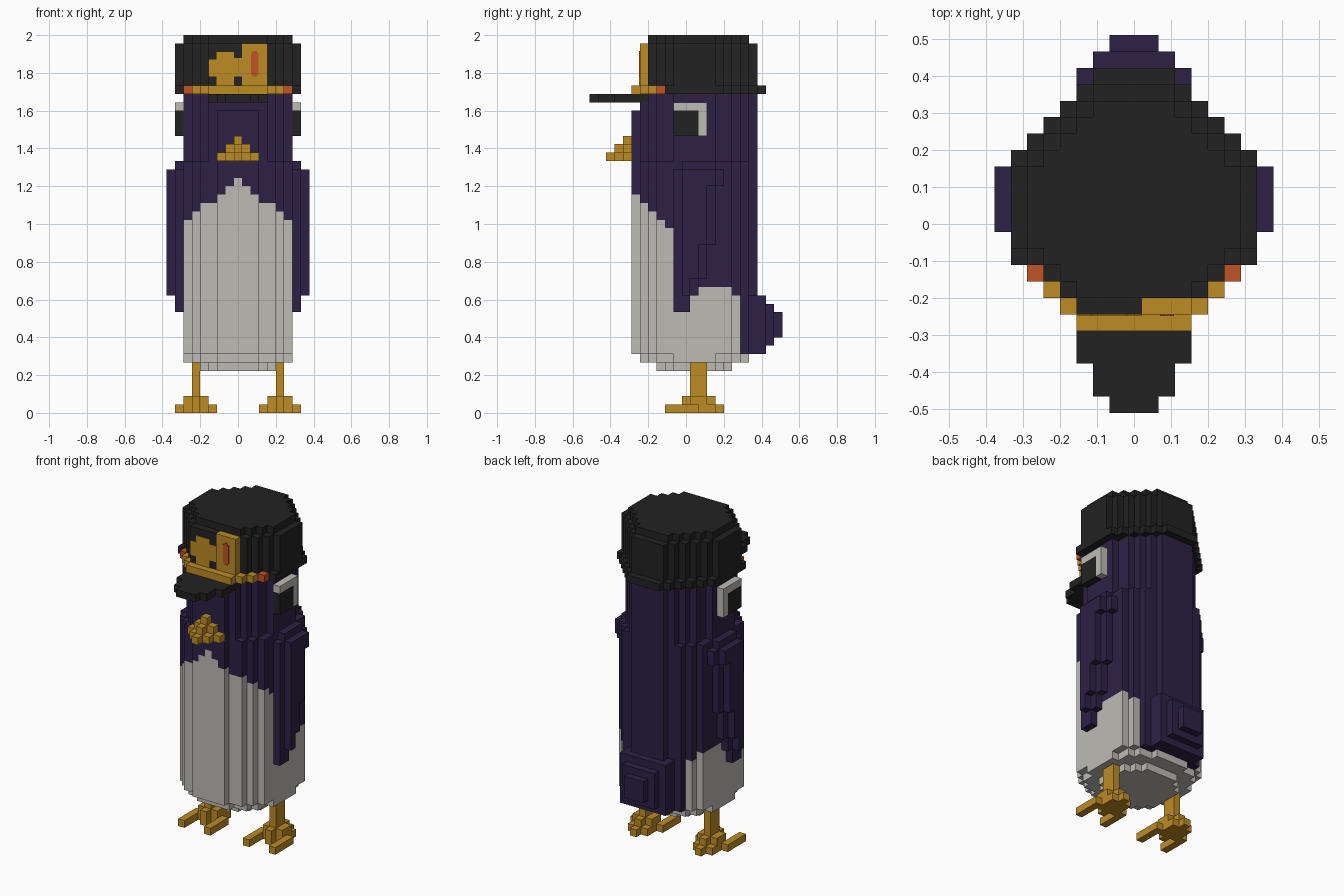
import bpy, bmesh

if "Cube" in bpy.data.objects:
    bpy.data.objects.remove(bpy.data.objects["Cube"])

H = 2 / 90  # half a block; blocks are 2 H wide, 45 blocks tall

COLOURS = {
    "black": (0.016, 0.016, 0.016),
    "dark purple": (0.027, 0.015, 0.061),
    "off white": (0.515, 0.497, 0.463),
    "gold": (0.515, 0.262, 0.017),
    "red orange": (0.527, 0.084, 0.019),
}
NAMES = list(COLOURS)
BLACK, PURPLE, WHITE, GOLD, RED = range(5)
MATS = []
for name, rgb in COLOURS.items():
    m = bpy.data.materials.new(name)
    m.use_nodes = True
    m.diffuse_color = (*rgb, 1)
    b = m.node_tree.nodes["Principled BSDF"]
    b.inputs["Base Color"].default_value = (*rgb, 1)
    b.inputs["Roughness"].default_value = 0.9
    MATS.append(m)


def box(x0, x1, y0, y1, z0, z1):
    """Block cells filling a box given in H units."""
    return {(x, y, z) for x in range(x0, x1, 2) for y in range(y0, y1, 2) for z in range(z0, z1, 2)}


def layer(rows, z0, z1):
    """Rows of (y0, y1, half width) raised from z0 to z1."""
    return set().union(*(box(-w, w, a, b, z0, z1) for a, b, w in rows))


def flip(cells):
    return {(-x - 2, y, z) for x, y, z in cells}


DIRS = {
    (1, 0, 0): [(1, 0, 0), (1, 1, 0), (1, 1, 1), (1, 0, 1)],
    (-1, 0, 0): [(0, 0, 0), (0, 0, 1), (0, 1, 1), (0, 1, 0)],
    (0, 1, 0): [(0, 1, 0), (0, 1, 1), (1, 1, 1), (1, 1, 0)],
    (0, -1, 0): [(0, 0, 0), (1, 0, 0), (1, 0, 1), (0, 0, 1)],
    (0, 0, 1): [(0, 0, 1), (1, 0, 1), (1, 1, 1), (0, 1, 1)],
    (0, 0, -1): [(0, 0, 0), (0, 1, 0), (1, 1, 0), (1, 0, 0)],
}


def build(name, cells, colour):
    """Skin the outside of the cells; colour is an index or a rule on the cell."""
    rule = colour if callable(colour) else (lambda x, y, z: colour)
    used = sorted({rule(*c) for c in cells})
    bm, verts = bmesh.new(), {}
    for x, y, z in sorted(cells):
        for d, corners in DIRS.items():
            if (x + 2 * d[0], y + 2 * d[1], z + 2 * d[2]) in cells:
                continue
            face = []
            for c in corners:
                p = (x + 2 * c[0], y + 2 * c[1], z + 2 * c[2])
                if p not in verts:
                    verts[p] = bm.verts.new([v * H for v in p])
                face.append(verts[p])
            bm.faces.new(face).material_index = used.index(rule(x, y, z))
    bmesh.ops.dissolve_limit(bm, angle_limit=0.01, verts=bm.verts, edges=bm.edges, delimit={'MATERIAL'})
    me = bpy.data.meshes.new(name)
    bm.to_mesh(me)
    bm.free()
    for i in used:
        me.materials.append(MATS[i])
    ob = bpy.data.objects.new(name, me)
    bpy.context.collection.objects.link(ob)
    return ob


def pair(name, cells, colour):
    build("left_" + name, cells, colour)
    build("right_" + name, flip(cells), colour)


# Body: rounded column with a tapered base and a slightly slimmer head
torso = [(-13, -11, 5), (-11, -9, 9), (-9, -7, 11), (-7, 11, 13), (11, 13, 11), (13, 15, 9), (15, 17, 5)]
base = [(-11, -9, 5), (-9, -7, 9), (-7, -3, 11), (-3, 7, 13), (7, 11, 11), (11, 13, 9), (13, 15, 5)]
sole = [(-7, -5, 5), (-5, -3, 7), (-3, 7, 9), (7, 9, 7), (9, 11, 5)]
head = [(-9, -7, 9), (-7, -3, 11), (-3, 7, 13), (7, 11, 11), (11, 13, 9), (13, 15, 7), (15, 17, 5)]
body = (layer(torso, 14, 60) | layer(base, 12, 14) | layer(sole, 10, 12) | layer(head, 60, 76)
        | layer([(-11, -9, 7)], 60, 74) | layer([(-13, -11, 5)], 60, 72))


def belly(x, y, z):
    """White front rising to a point, low white flanks, purple back."""
    if z < 14:
        return WHITE
    if y >= 13:
        return PURPLE
    if y < -11:
        top = 56 - 2 * (abs(x + 1) // 2)
    elif y < -3:
        top = {-11: 50, -9: 48, -7: 46, -5: 44}[y]
    else:
        top = 30 if 1 <= y < 11 else 28
    return WHITE if z < top else PURPLE


build("body", body, belly)

# Stepped tail
build("tail", box(-7, 7, 15, 19, 14, 28) | box(-5, 5, 19, 21, 16, 26) | box(-3, 3, 21, 23, 18, 24), PURPLE)

# Flippers in two thin layers
inner = (box(13, 15, -3, 1, 24, 58) | box(13, 15, 1, 3, 28, 58) | box(13, 15, 3, 5, 32, 58)
         | box(13, 15, 5, 7, 40, 58) | box(13, 15, 7, 9, 54, 58) | box(13, 15, -1, 7, 58, 60))
outer = (box(15, 17, -1, 1, 28, 58) | box(15, 17, 1, 3, 32, 56)
         | box(15, 17, 3, 5, 40, 56) | box(15, 17, 1, 7, 54, 58))
pair("flipper", inner | outer, PURPLE)

# Eyes: dark pupil with a light corner above and behind
pair("eye", box(13, 15, -3, 5, 66, 74), lambda x, y, z: BLACK if y < 3 and z < 72 else WHITE)

# Beak: small stepped pyramid
build("beak", layer([(-15, -13, 5), (-17, -15, 3), (-19, -17, 1)], 60, 62)
      | layer([(-15, -13, 3), (-17, -15, 1)], 62, 64) | layer([(-15, -13, 1)], 64, 66), GOLD)

# Legs and feet
foot = (box(5, 7, -5, 3, 0, 2) | box(13, 15, -5, 3, 0, 2) | box(7, 13, 1, 7, 0, 2)
        | box(9, 11, -1, 9, 0, 2) | box(7, 13, 1, 5, 2, 4) | box(9, 11, -1, 7, 2, 4))
pair("leg", foot | box(9, 11, 1, 5, 4, 12), GOLD)

# Cap: rim, crown and top
rim = [(-9, -7, 9), (-7, -5, 11), (-5, 9, 15), (9, 11, 13), (11, 13, 11), (13, 15, 9), (15, 17, 7), (17, 19, 5)]
crown = [(-9, -7, 9), (-7, -5, 11), (-5, -3, 13), (-3, 7, 15), (7, 9, 13), (9, 11, 11), (11, 13, 9),
         (13, 15, 7), (15, 17, 5)]
lid = [(-9, -7, 7), (-7, -5, 9), (-5, -3, 11), (-3, 7, 13), (7, 9, 11), (9, 11, 9), (11, 13, 7), (13, 15, 5)]
build("cap", layer(rim, 76, 78) | layer(crown, 78, 88) | layer(lid, 88, 90), BLACK)
build("cap_visor", layer([(-23, -21, 3), (-21, -17, 5), (-17, -9, 7)], 74, 76), BLACK)

# Gold cord with a red button at each end
side = box(7, 9, -11, -9, 76, 78) | box(9, 11, -9, -7, 76, 78) | box(11, 13, -7, -5, 76, 78)
build("cap_cord", box(-7, 7, -13, -9, 76, 78) | side | flip(side), lambda x, y, z: RED if y >= -7 else GOLD)

# Badge block, half gold and half black, with thin painted plates
build("cap_badge", box(-7, 7, -11, -9, 78, 88), lambda x, y, z: GOLD if x >= 1 else BLACK)


def plate(name, spans, mat, depth):
    """Thin front plate made of (x0, x1, z0, z1) rectangles."""
    bm = bmesh.new()
    y = -11 * H
    for x0, x1, z0, z1 in spans:
        r = bmesh.ops.create_cube(bm, size=1)
        for v in r["verts"]:
            v.co = (x1 if v.co.x > 0 else x0, y + (0.002 if v.co.y > 0 else -depth), z1 if v.co.z > 0 else z0)
    me = bpy.data.meshes.new(name)
    bm.to_mesh(me)
    bm.free()
    me.materials.append(MATS[mat])
    bpy.context.collection.objects.link(bpy.data.objects.new(name, me))


plate("badge_emblem", [(-0.156, -0.115, 1.78, 1.87), (-0.115, -0.02, 1.733, 1.91), (-0.02, 0.022, 1.78, 1.88)],
      GOLD, 0.004)
plate("badge_stripe", [(0.07, 0.108, 1.79, 1.905), (0.078, 0.1, 1.78, 1.915)], RED, 0.004)
